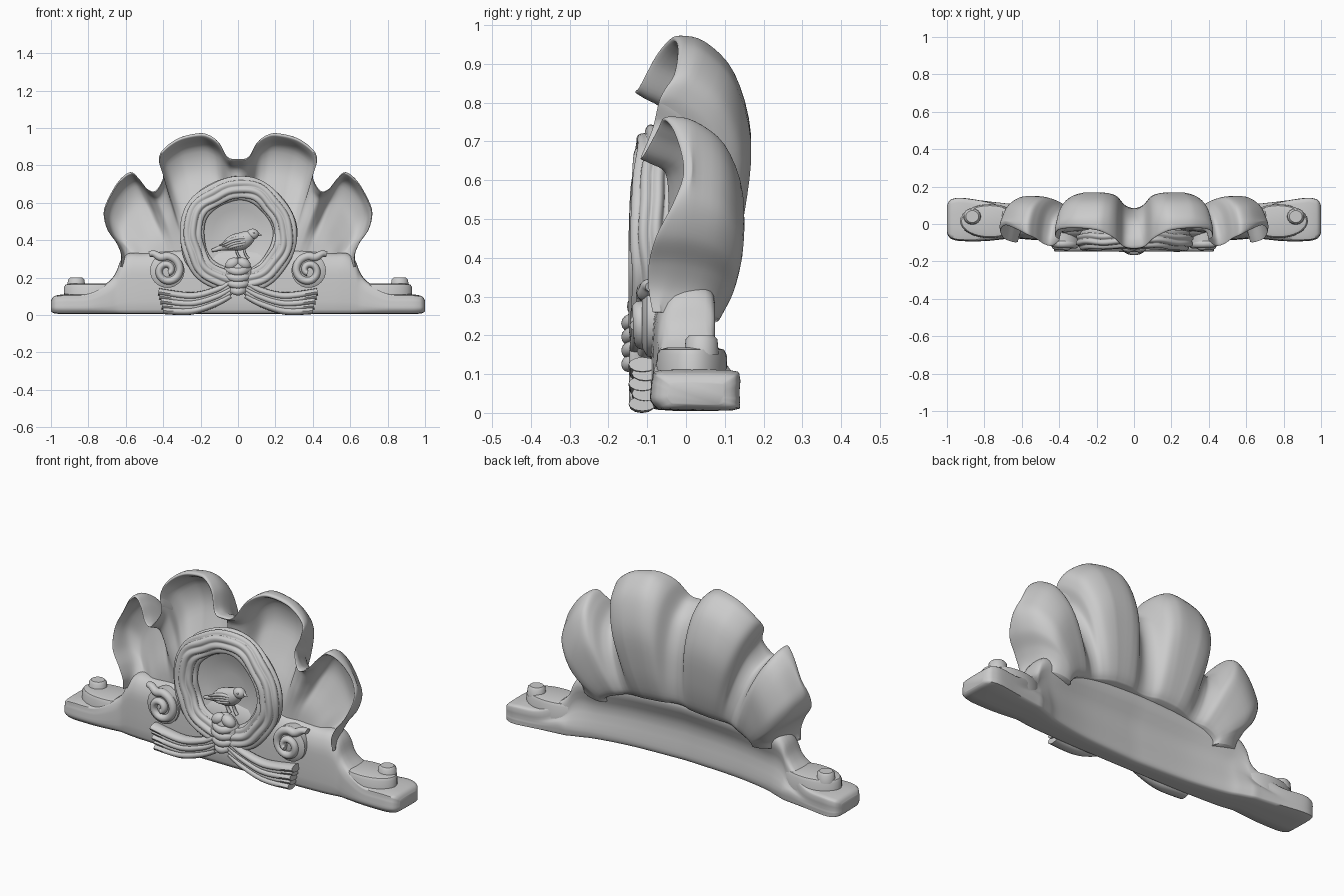
import bpy, bmesh, math
from math import sin, cos, pi
from mathutils import Vector

if "Cube" in bpy.data.objects:
    bpy.data.objects.remove(bpy.data.objects["Cube"])


def spline(keys, n):
    """Smooth open path through tuples of any length."""
    out = []
    for i in range(len(keys) - 1):
        a, b, c, d = (keys[max(i - 1, 0)], keys[i], keys[i + 1], keys[min(i + 2, len(keys) - 1)])
        for k in range(n):
            t = k / n
            out.append(tuple(q + .5 * t * (r - p + t * (2*p - 5*q + 4*r - s + t * (3*(q - r) + s - p)))
                             for p, q, r, s in zip(a, b, c, d)))
    return out + [tuple(keys[-1])]


def loft(name, rows, closed=False, angle=50):
    """Skin closed rings of points; cap the ends unless the rings form a loop."""
    bm = bmesh.new()
    vs = [[bm.verts.new(p) for p in r] for r in rows]
    m = len(vs[0])
    for i in range(len(vs) if closed else len(vs) - 1):
        a, b = vs[i], vs[(i + 1) % len(vs)]
        for j in range(m):
            bm.faces.new((a[j], a[(j + 1) % m], b[(j + 1) % m], b[j]))
    if not closed:
        bm.faces.new(vs[0])
        bm.faces.new(vs[-1])
    bmesh.ops.recalc_face_normals(bm, faces=bm.faces)
    me = bpy.data.meshes.new(name)
    bm.to_mesh(me)
    bm.free()
    ob = bpy.data.objects.new(name, me)
    bpy.context.collection.objects.link(ob)
    bpy.ops.object.select_all(action='DESELECT')
    ob.select_set(True)
    bpy.context.view_layer.objects.active = ob
    bpy.ops.object.shade_smooth_by_angle(angle=math.radians(angle))
    return ob


def strand(name, keys, n=8, sides=12):
    """Tube along a path in the front plane; keys are x, y, z, half width, half depth."""
    pts = spline(keys, n)
    rows = []
    for i, (x, y, z, w, d) in enumerate(pts):
        p, q = pts[max(i - 1, 0)], pts[min(i + 1, len(pts) - 1)]
        t = Vector((q[0] - p[0], 0, q[2] - p[2])).normalized()
        rows.append([(x - t.z * w * cos(a), y + d * sin(a), z + t.x * w * cos(a))
                     for a in (2 * pi * k / sides for k in range(sides))])
    return loft(name, rows)


def ball(name, c, r, tilt=0):
    """Ellipsoid turned about the y axis."""
    bpy.ops.mesh.primitive_uv_sphere_add(segments=24, ring_count=14, radius=1, location=c, rotation=(0, tilt, 0))
    ob = bpy.context.object
    ob.name = name
    ob.scale = r
    bpy.ops.object.shade_smooth()
    return ob


def slab(name, sections):
    """Vertical stack of ovals: x, y, z, rx, ry."""
    return loft(name, [[(x + rx * cos(a), y + ry * sin(a), z) for a in (2 * pi * k / 32 for k in range(32))]
                       for x, y, z, rx, ry in sections], angle=40)


# Scalloped shell: half rim as x, z, rim y, lobe depth
half = [(0, .835, -.125, 0), (.055, .845, -.115, .2), (.10, .92, -.075, .75), (.15, .96, -.045, .95),
        (.21, .972, -.025, 1), (.32, .945, -.015, 1), (.405, .88, -.025, .8), (.422, .82, -.06, .45),
        (.40, .74, -.08, .1), (.44, .665, -.11, 0), (.485, .675, -.10, .25), (.53, .73, -.07, .6),
        (.575, .764, -.05, .75), (.635, .72, -.02, .8), (.69, .63, 0, .8), (.718, .55, -.025, .75),
        (.70, .46, -.07, .6), (.65, .385, -.09, .4), (.625, .32, -.09, .2), (.63, .26, -.08, 0)]
keys = [k + (95 * i / (len(half) - 1),) for i, k in enumerate(half)]
keys = [(-x, z, y, l, -a) for x, z, y, l, a in keys[:0:-1]] + keys
# Cross-section: reach, y in valley, y in lobe, share following the rim
section = [(0, -.04, -.03, 0), (.25, -.04, -.01, 0), (.5, -.045, .06, 0), (.7, -.045, .10, 0),
           (.88, -.055, .075, 0), (.955, .015, .015, 1), (.985, -.006, -.006, 1), (1, .014, .014, 1),
           (.975, -.06, .05, 0), (.85, .02, .125, 0), (.6, .07, .168, 0), (.3, .085, .15, 0),
           (.08, .078, .115, 0), (0, .06, .085, 0)]
section = spline(section, 4)
rows = []
for x, z, yr, l, a in spline(keys, 7):
    l = min(max(l, 0), 1)
    bx, bz = .44 * sin(math.radians(a)), .24 + .095 * cos(math.radians(a))
    rows.append([(bx + t * (x - bx), yv + l * (yl - yv) + f * yr, bz + t * (z - bz)) for t, yv, yl, f in section])
loft("scalloped_shell", rows, angle=70)

# Base: half stations as x, top z, front y, back y, upper back y, shrink
half = [(0, .36, -.09, .01, .05, 1), (.3, .345, -.09, .025, .055, 1), (.5, .325, -.085, .055, .07, 1),
        (.58, .325, -.08, .08, .075, 1), (.625, .29, -.076, .095, .075, 1), (.655, .22, -.075, .105, .075, 1),
        (.70, .17, -.08, .11, .09, 1), (.80, .115, -.09, .122, .12, 1),
        (.92, .11, -.09, .138, .138, 1), (.97, .106, -.087, .138, .138, .95), (.99, .1, -.083, .135, .135, .85),
        (1, .088, -.08, .13, .13, .68)]
half = spline(half, 5)
rows = []
for x, h, yf, yb, yt, s in [(-k[0],) + k[1:] for k in half[:0:-1]] + half:
    dip = .12 * max(h - .12, 0)
    top = .025 + .12 * max(h - .12, 0)   # front edge rounds off more where the body is tall
    ring = [(yf + .02, .008), (yf, .03), (yf, h * .55), (yf + .2 * top, h * .82), (yf + top, h), (yt - .025, h),
            (yt, h * .86), ((yt + yb) / 2 - dip, h * .55), (yb, min(h * .4, .07)), (yb, .025), (yb - .02, .006)]
    ring = spline(ring + ring[:1], 3)[:-1]
    yc = (yf + yb) / 2
    rows.append([(x, yc + s * (y - yc), .055 + s * (z - .055) if s < 1 else z) for y, z in ring])
loft("base", rows, angle=60)

# Feet, bolts, scrolls and ribbons on both sides
for s, side in ((-1, "left"), (1, "right")):
    cx = s * .77
    slab("foot_pad_" + side, [(cx, .015, .08, .16, .092), (cx, .015, .15, .16, .09),
                              (cx, .015, .163, .152, .083), (cx, .015, .168, .13, .065)])
    cx = s * .865
    slab("foot_bolt_" + side, [(cx, .04, .15, .048, .045), (cx, .04, .19, .044, .041),
                               (cx, .04, .2, .034, .032)])
    # scroll body and raised spiral
    sx, sz = s * .378, .238
    hub = slab("scroll_disc_" + side, [(0, 0, -.06, .092, .092), (0, 0, .036, .092, .092), (0, 0, .048, .07, .07)])
    hub.rotation_euler.x = pi / 2
    hub.location = (sx, -.065, sz)
    spiral = []
    for k in range(20):
        f = k / 19
        a, r = .35 * pi + f * 3 * pi, .08 - .066 * f
        spiral.append((sx + s * r * cos(a), -.105 - .018 * f, sz + r * sin(a), .022 - .006 * f, .022))
    tail = [(s * .475, -.085, .325, .015, .02), (s * .45, -.095, .328, .018, .022)]
    strand("scroll_spiral_" + side, tail + spiral, 4)
    # fanned ribbon folds
    for k in range(5):
        z1, z2 = .145 - .018 * k, .118 - .02 * k
        z3 = (.125, .102, .076, .05, .024)[k]
        y = -.112 + .008 * (k % 2)
        strand(f"ribbon_fold_{k + 1}_{side}",
               [(s * .04, -.125, z1 + .03, .014, .02), (s * .12, y - .01, z1 - .012, .017, .025),
                (s * .25, y - .003, z2 - .016, .02, .032), (s * (.425 - .006 * k), y, z3, .019, .036)])

# Wreath: wavy grooved torus
rows = []
for i in range(180):
    a = 2 * pi * i / 180
    R = .25 + .004 * sin(5 * a + 1)
    ring = []
    for j in range(96):
        b = 2 * pi * j / 96
        g = .82 + .19 * abs(sin(4.5 * b + .5 * sin(4 * a) + .3 * sin(9 * a + 1)))
        r = R + .066 * g * cos(b)
        ring.append((r * cos(a), -.088 + .06 * g * sin(b) + .015 * max(sin(a), 0) ** 2, .428 + r * sin(a)))
    rows.append(ring)
loft("wreath", rows, closed=True, angle=180)
panel = slab("wreath_panel", [(0, 0, -.04, .22, .22), (0, 0, .025, .22, .22), (0, 0, .018, .18, .18),
                              (0, 0, .003, .14, .14), (0, 0, -.004, .07, .07)])
panel.rotation_euler.x = pi / 2
panel.location = (0, -.056, .428)

# Bird facing right
strand("bird_body", [(-.14, -.085, .345, .008, .008), (-.085, -.09, .362, .018, .018), (-.03, -.095, .385, .042, .036),
                     (.02, -.095, .396, .047, .04), (.06, -.095, .42, .036, .034), (.085, -.095, .44, .018, .018)], sides=20)
ball("bird_head", (.078, -.1, .433), (.033, .028, .029))
strand("bird_beak", [(.095, -.1, .438, .015, .013), (.125, -.1, .425, .003, .003)])
ball("bird_eye", (.086, -.126, .44), (.005, .004, .005))
for k in range(4):
    strand(f"bird_wing_feather_{k + 1}", [(.04, -.124, .412 - .01 * k, .008, .01),
                                          (-.02, -.128, .408 - .013 * k, .009, .01),
                                          (-.10 + .015 * k, -.105, .372 - .006 * k, .004, .008)])
for k, x in enumerate((-.012, .03)):
    strand(f"bird_leg_{k + 1}", [(x, -.09, .36, .008, .01), (x + .01, -.085, .325, .006, .01),
                                 (x + .025, -.085, .302, .007, .01)])

# Knot with wrapped bands under the wreath
ball("knot_core", (0, -.105, .208), (.08, .05, .1))
for k in range(4):
    z, w = .13 + .035 * k, (.052, .074, .08, .07)[k]
    strand(f"knot_band_{k + 1}", [(-w, -.105, z + .018, .014, .016), (-w * .55, -.138, z + .004, .019, .018),
                                  (0, -.149, z - .004, .021, .018), (w * .55, -.138, z + .004, .019, .018),
                                  (w, -.105, z + .018, .014, .016)])
for s, side in ((-1, "left"), (1, "right")):
    ball("knot_bud_" + side, (s * .03, -.122, .275), (.04, .03, .03), s * .5)
